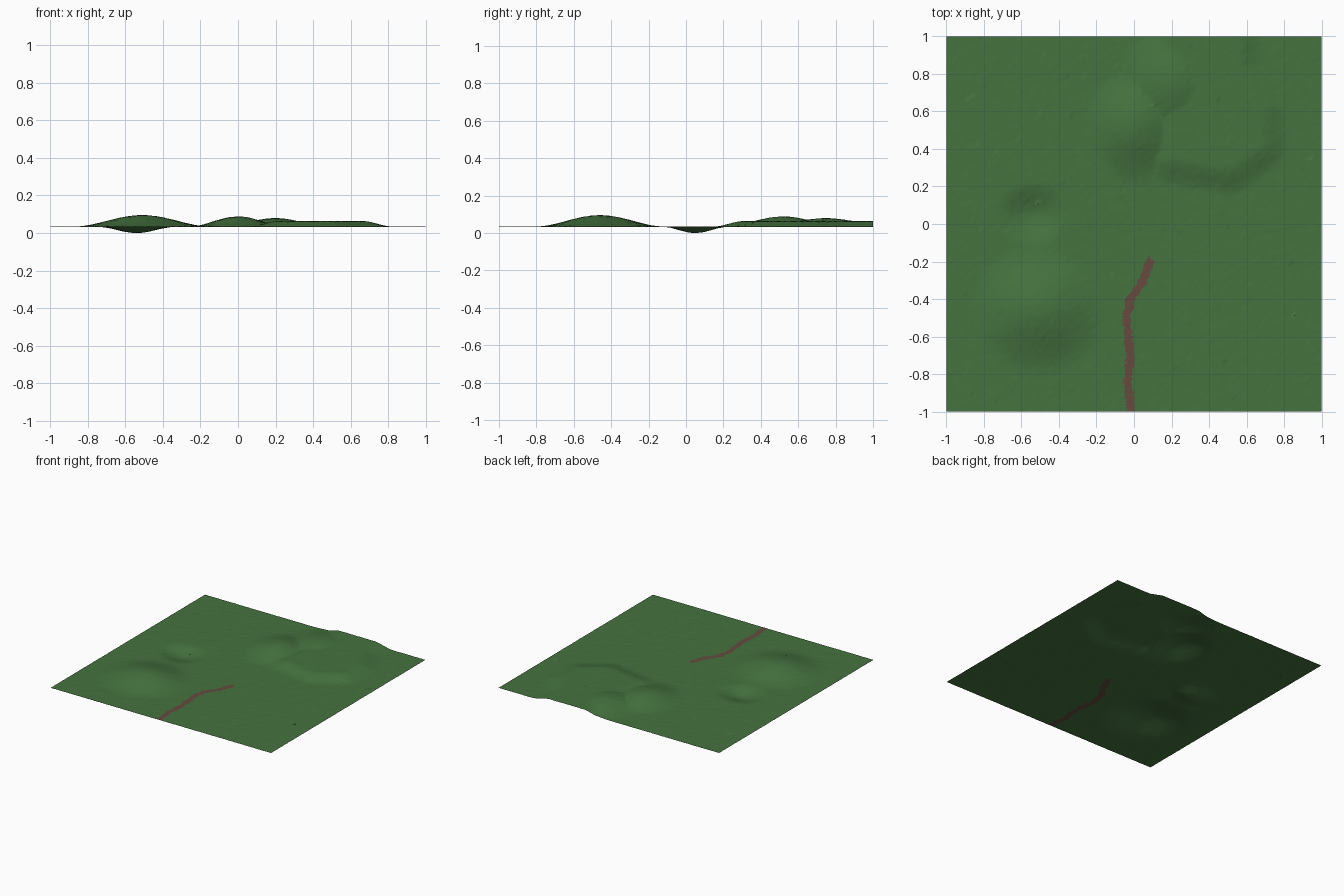
import bpy, bmesh, random
from math import cos, pi
from mathutils import Vector
from mathutils.geometry import intersect_point_line

if "Cube" in bpy.data.objects:
    bpy.data.objects.remove(bpy.data.objects["Cube"])

random.seed(4)
N = 120
BASE = 0.033

TRAIL = [(-.015, -1), (-.035, -.85), (-.018, -.7), (-.04, -.5), (-.02, -.4), (.05, -.3), (.085, -.2)]
PLATEAU = [(.22, .36), (.5, .31), (.66, .42), (.66, .6), (.54, .82), (.53, 1.1), (.24, 1.1)]


def fade(d, r):
    """Smooth falloff from 1 at the centre to 0 at radius r."""
    return 0.5 + 0.5 * cos(pi * d / r) if d < r else 0


def line_distance(p, pts):
    best = 9
    for a, b in zip(pts, pts[1:]):
        a, b = Vector((*a, 0)), Vector((*b, 0))
        t = max(0, min(1, intersect_point_line(p, a, b)[1]))
        best = min(best, (p - a.lerp(b, t)).length)
    return best


def inside(p, poly):
    hit = False
    for (ax, ay), (bx, by) in zip(poly, poly[1:] + poly[:1]):
        if (ay > p.y) != (by > p.y) and p.x < ax + (p.y - ay) * (bx - ax) / (by - ay):
            hit = not hit
    return hit


def bump(p, x, y, rx, ry, h):
    return h * fade(Vector(((p.x - x) / rx, (p.y - y) / ry)).length, 1)


def height(p):
    hill = bump(p, -.51, -.46, .38, .36, .062)
    hollow = bump(p, -.54, .05, .21, .18, -.033)
    knolls = max(bump(p, 0, .52, .27, .33, .055), bump(p, .2, .75, .3, .36, .046))
    flat = 1 if inside(p, PLATEAU) else fade(line_distance(p, PLATEAU + PLATEAU[:1]), .17)
    return BASE + hill + hollow + max(knolls, .03 * flat)


def jitter(a):
    return random.uniform(-a, a)


# shared irregular grid of surface points
step = 2 / N
points = []
for j in range(N + 1):
    for i in range(N + 1):
        p = Vector((-1 + i * step, -1 + j * step, 0))
        if 0 < i < N:
            p.x += jitter(.005)
        if 0 < j < N:
            p.y += jitter(.005)
        p.z = height(Vector((p.x, p.y, 0))) + jitter(.0008)
        points.append(p)

# split the triangles between grass and trail
grass, trail = [], []
for j in range(N):
    for i in range(N):
        a = j * (N + 1) + i
        b, c, d = a + 1, a + N + 2, a + N + 1
        for tri in ((a, b, c), (a, c, d)):
            m = sum((points[k] for k in tri), Vector()) / 3
            m.z = 0
            (trail if line_distance(m, TRAIL) < .022 else grass).append(tri)


def build(name, tris, colour):
    mesh = bpy.data.meshes.new(name)
    mesh.from_pydata(points, [], tris)
    bm = bmesh.new()
    bm.from_mesh(mesh)
    bmesh.ops.delete(bm, geom=[v for v in bm.verts if not v.link_faces], context='VERTS')
    bm.to_mesh(mesh)
    bm.free()
    mat = bpy.data.materials.new(name + "_colour")
    mat.diffuse_color = (*colour, 1)
    mat.use_nodes = True
    mat.node_tree.nodes["Principled BSDF"].inputs["Base Color"].default_value = mat.diffuse_color
    mesh.materials.append(mat)
    obj = bpy.data.objects.new(name, mesh)
    bpy.context.collection.objects.link(obj)
    mesh.shade_smooth()


build("grass_terrain", grass, (.06, .17, .05))
build("dirt_trail", trail, (.13, .07, .05))
